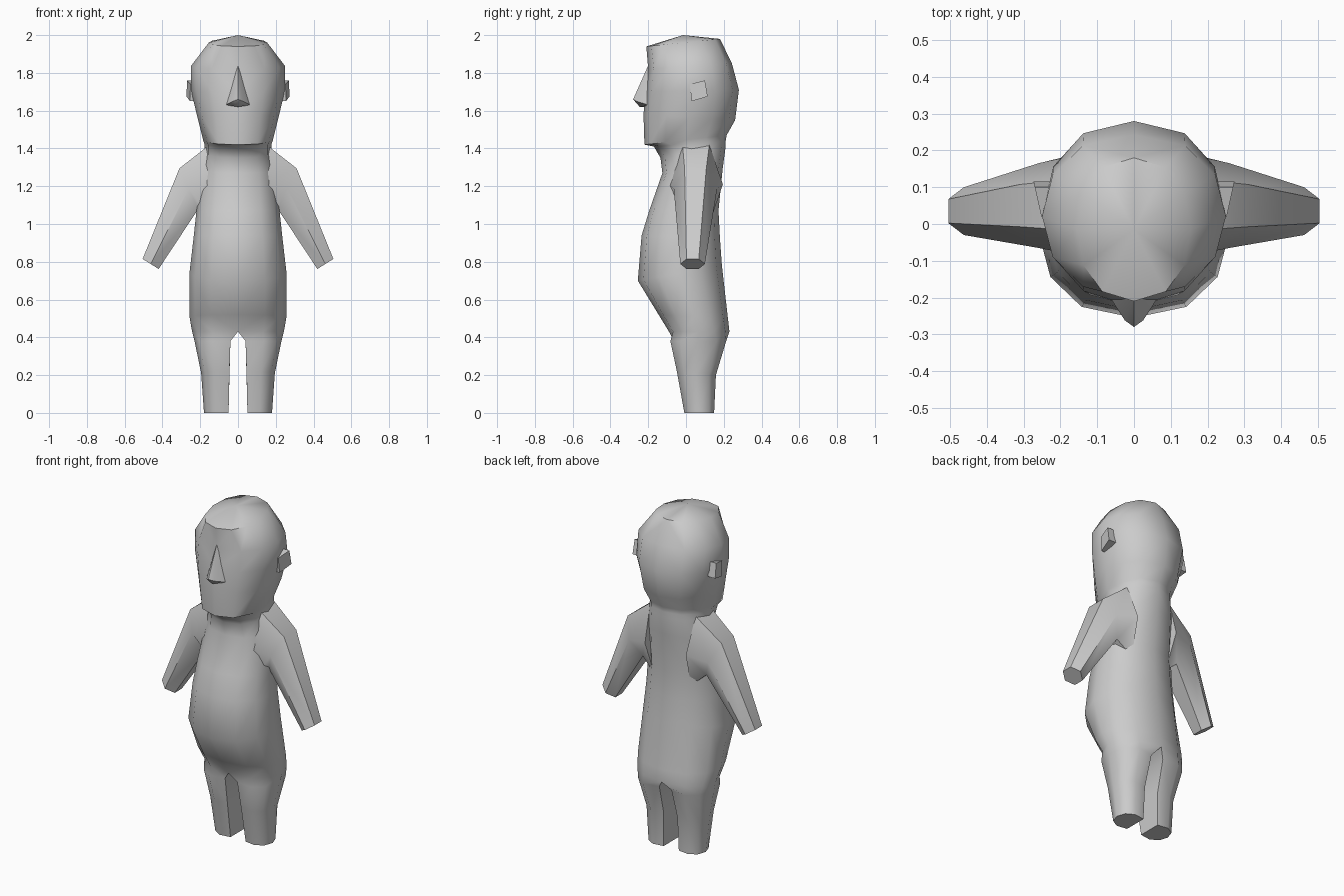
import bpy, bmesh, math

if "Cube" in bpy.data.objects:
    bpy.data.objects.remove(bpy.data.objects["Cube"])

clay = bpy.data.materials.new("plain grey")
clay.diffuse_color = (0.6, 0.6, 0.6, 1)
clay.use_nodes = True
clay.node_tree.nodes["Principled BSDF"].inputs["Base Color"].default_value = clay.diffuse_color


def finish(name, bm, mirror=True, angle=50):
    """Mirror a half model across x = 0, weld it and make a smooth shaded object."""
    if mirror:
        bmesh.ops.mirror(bm, geom=bm.verts[:] + bm.edges[:] + bm.faces[:],
                         axis='X', merge_dist=0.0005)
    bmesh.ops.recalc_face_normals(bm, faces=bm.faces[:])
    me = bpy.data.meshes.new(name)
    bm.to_mesh(me)
    bm.free()
    me.materials.append(clay)
    ob = bpy.data.objects.new(name, me)
    bpy.context.collection.objects.link(ob)
    bpy.ops.object.select_all(action='DESELECT')
    ob.select_set(True)
    bpy.context.view_layer.objects.active = ob
    bpy.ops.object.shade_smooth_by_angle(angle=math.radians(angle))
    return ob


# Body: half rings from the soles to the crown
# (z front, z back, inner x, outer x, y front, y back)
legs = [
    (0.00, 0.00, 0.05, 0.18, -0.01, 0.15),
    (0.22, 0.20, 0.045, 0.195, -0.05, 0.16),
    (0.38, 0.38, 0.04, 0.23, -0.085, 0.215),
]
trunk = [
    (0.43, 0.43, 0, 0.243, -0.09, 0.23),
    (0.52, 0.50, 0, 0.257, -0.145, 0.222),
    (0.70, 0.78, 0, 0.257, -0.255, 0.19),
    (0.94, 0.92, 0, 0.235, -0.235, 0.18),
    (1.07, 1.07, 0, 0.22, -0.195, 0.172),
    (1.27, 1.30, 0, 0.20, -0.125, 0.195),
    (1.35, 1.41, 0, 0.178, -0.135, 0.21),
    (1.41, 1.44, 0, 0.178, -0.17, 0.21),
    (1.42, 1.47, 0, 0.185, -0.22, 0.215),
    (1.58, 1.55, 0, 0.215, -0.225, 0.26),
    (1.70, 1.71, 0, 0.248, -0.215, 0.28),
    (1.82, 1.85, 0, 0.25, -0.20, 0.243),
    (1.94, 1.98, 0, 0.155, -0.21, 0.18),
]
N = 7
bm = bmesh.new()
rings = []
for zf, zb, xi, xo, yf, yb in legs + trunk:
    a = math.radians(-30 if xi else 0)
    ring = []
    for i in range(N):
        t = a + (math.pi - 2 * a) * i / (N - 1)
        s = max(0, (math.sin(t) - math.sin(a)) / (1 - math.sin(a)))
        k = (1 - math.cos(t)) / 2
        ring.append(bm.verts.new((xi + (xo - xi) * s ** 0.85,
                                  yf + (yb - yf) * k, zf + (zb - zf) * k)))
    rings.append(ring)
for j in range(len(rings) - 1):
    lo, hi = rings[j], rings[j + 1]
    # legs close on the inside, the trunk stays open at the mirror plane
    for i in range(N if j < len(legs) else N - 1):
        n = (i + 1) % N
        bm.faces.new((lo[i], lo[n], hi[n], hi[i]))
bm.faces.new(rings[0])
crown = bm.verts.new((0, -0.015, 2.0))
for i in range(N - 1):
    bm.faces.new((rings[-1][i], rings[-1][i + 1], crown))
finish("body", bm)

# Arms: hexagon rings (top x, top z, bottom x, bottom z, y front, y back)
bm = bmesh.new()
prev = None
for tx, tz, bx, bz, yf, yb in [(0.15, 1.42, 0.12, 1.00, -0.09, 0.195),
                               (0.31, 1.295, 0.21, 1.08, -0.065, 0.165),
                               (0.505, 0.815, 0.42, 0.762, -0.03, 0.10)]:
    ring = []
    for i in range(6):
        t = math.radians(60 * i)
        k = (1 - math.cos(t)) / 2
        m = (1 - math.sin(t) / math.sin(math.radians(60))) / 2
        ring.append(bm.verts.new((tx + (bx - tx) * m, yf + (yb - yf) * k,
                                  tz + (bz - tz) * m)))
    if prev:
        for i in range(6):
            n = (i + 1) % 6
            bm.faces.new((prev[i], prev[n], ring[n], ring[i]))
    else:
        bm.faces.new(ring)
    prev = ring
bm.faces.new(prev)
finish("arms", bm)

# Ears: thin plates that flare out towards the back
bm = bmesh.new()
outline = [(0.02, 1.74), (0.10, 1.76), (0.115, 1.675), (0.03, 1.65)]
inner = [bm.verts.new((0.225, y, z)) for y, z in outline]
outer = [bm.verts.new((0.252 + 0.22 * (y - 0.02), y, z)) for y, z in outline]
bm.faces.new(inner)
bm.faces.new(outer)
for i in range(4):
    n = (i + 1) % 4
    bm.faces.new((inner[i], inner[n], outer[n], outer[i]))
finish("ears", bm, angle=30)

# Nose: small wedge with a bridge running up to the brow
bm = bmesh.new()
bridge, tip, wing, side, base = [bm.verts.new(p) for p in (
    (0, -0.20, 1.84), (0, -0.28, 1.66), (0.065, -0.20, 1.63),
    (0.025, -0.262, 1.65), (0, -0.245, 1.62))]
root = bm.verts.new((0, -0.19, 1.62))
for f in ((bridge, tip, side), (bridge, side, wing), (tip, base, side),
          (side, base, wing), (base, root, wing)):
    bm.faces.new(f)
finish("nose", bm, angle=60)
